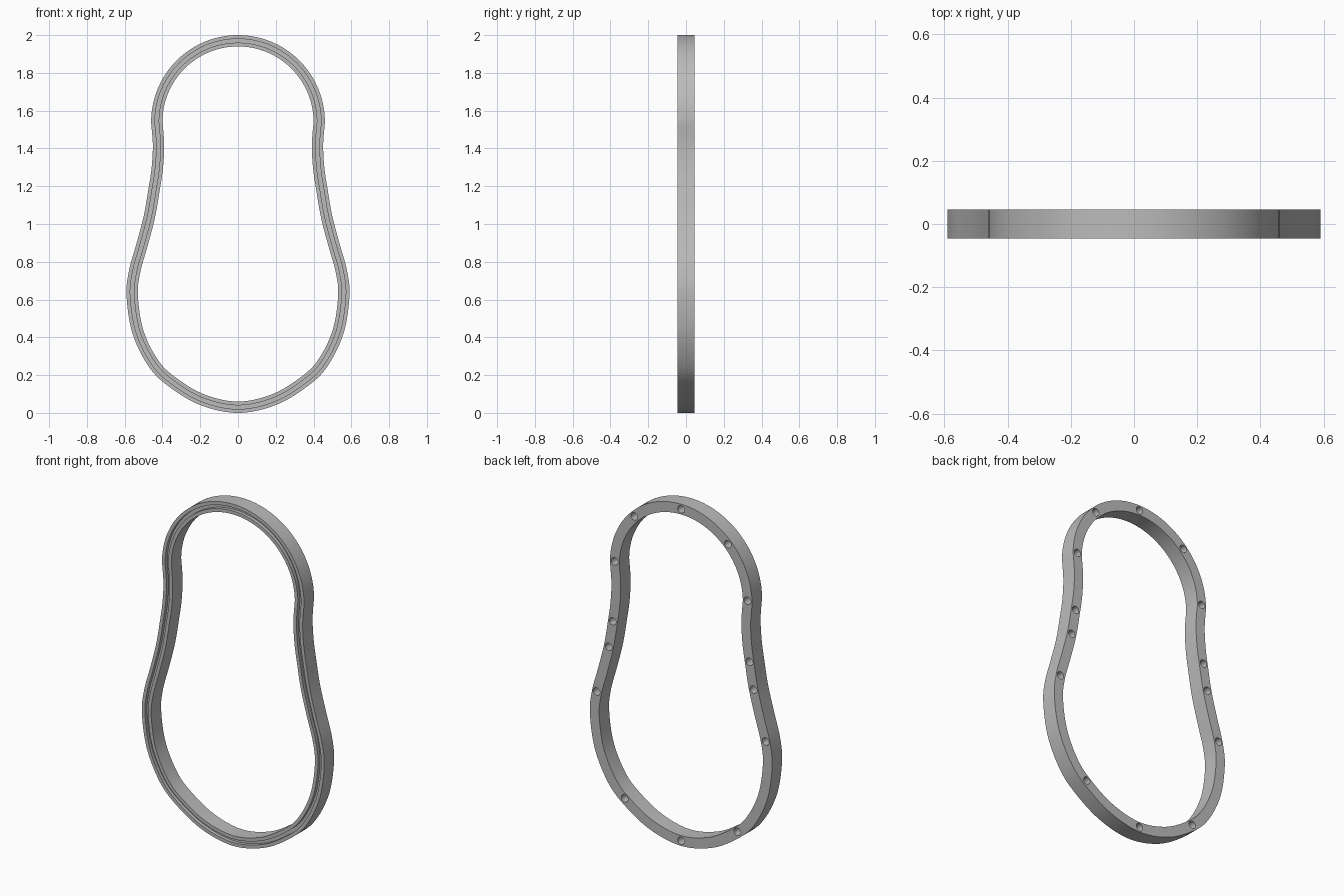
import bpy, bmesh, math
from mathutils import Vector, Matrix

cube = bpy.data.objects.get("Cube")
if cube:
    bpy.data.objects.remove(cube, do_unlink=True)

grey = bpy.data.materials.new("mid grey")
grey.use_nodes = True
grey.diffuse_color = (0.5, 0.5, 0.5, 1)
grey.node_tree.nodes["Principled BSDF"].inputs["Base Color"].default_value = (0.5, 0.5, 0.5, 1)

HALF = 0.046      # half the depth of the frame
WALL = 0.03       # half the width of the wall


def spline(points, steps=10):
    """Catmull-Rom curve through points, skipping the first one."""
    p = [2 * points[0] - points[1]] + points
    p.append(Vector((-points[-2].x, points[-2].y)))
    out = []
    for a, b, c, d in zip(p, p[1:], p[2:], p[3:]):
        for i in range(1, steps + 1):
            t = i / steps
            out.append(0.5 * (2 * b + (c - a) * t + (2 * a - 5 * b + 4 * c - d) * t * t
                              + (3 * b - a - 3 * c + d) * t ** 3))
    return out


def make_object(name, bm):
    bmesh.ops.recalc_face_normals(bm, faces=bm.faces)
    mesh = bpy.data.meshes.new(name)
    bm.to_mesh(mesh)
    bm.free()
    mesh.materials.append(grey)
    obj = bpy.data.objects.new(name, mesh)
    bpy.context.collection.objects.link(obj)
    return obj


# Centre line: round top, pinched waist, wide egg-shaped bottom
arc = [Vector((0.43 * math.sin(a), 1.54 + 0.43 * math.cos(a)))
       for a in (math.pi / 2 * i / 36 for i in range(37))]
side = [Vector(p) for p in [(0.43, 1.54), (0.421, 1.42), (0.427, 1.3), (0.443, 1.19),
                            (0.469, 1.04), (0.508, 0.89), (0.547, 0.75), (0.56, 0.62),
                            (0.53, 0.43), (0.45, 0.265), (0.35, 0.165), (0.19, 0.07), (0, 0.03)]]
half = arc + spline(side)
path = half + [Vector((-p.x, p.y)) for p in half[-2:0:-1]]

# Cross-section (offset outward, y) with a seal groove in the front face
profile = [(WALL, HALF), (WALL, -HALF), (0.01, -HALF), (0.01, -HALF + 0.02),
           (-0.01, -HALF + 0.02), (-0.01, -HALF), (-WALL, -HALF), (-WALL, HALF)]

bm = bmesh.new()
rings = []
for i, p in enumerate(path):
    t = (path[(i + 1) % len(path)] - path[i - 1]).normalized()
    n = Vector((-t.y, t.x))
    rings.append([bm.verts.new((p.x + n.x * o, y, p.y + n.y * o)) for o, y in profile])
for i, ring in enumerate(rings):
    prev = rings[i - 1]
    for j in range(len(profile)):
        bm.faces.new((prev[j - 1], prev[j], ring[j], ring[j - 1]))
frame = make_object("frame", bm)

# Blind screw holes in the back face
holes = [(0, 1.97), (0, 0.03)]
for x, z in [(0.303, 1.847), (0.43, 1.55), (0.443, 1.196), (0.469, 1.04),
             (0.547, 0.757), (0.365, 0.18)]:
    holes += [(x, z), (-x, z)]
bm = bmesh.new()
for x, z in holes:
    bmesh.ops.create_cone(bm, cap_ends=True, segments=24, radius1=0.022, radius2=0.022, depth=0.1,
                          matrix=Matrix.Translation((x, HALF, z)) @ Matrix.Rotation(math.pi / 2, 4, 'X'))
cutter = make_object("screw_hole_cutter", bm)
cutter.hide_render = True

cut = frame.modifiers.new("screw holes", 'BOOLEAN')
cut.operation = 'DIFFERENCE'
cut.solver = 'EXACT'
cut.object = cutter
bpy.ops.object.select_all(action='DESELECT')
frame.select_set(True)
bpy.context.view_layer.objects.active = frame
bpy.ops.object.modifier_apply(modifier=cut.name)
bpy.data.objects.remove(cutter, do_unlink=True)
bpy.ops.object.shade_smooth_by_angle(angle=math.radians(30))
